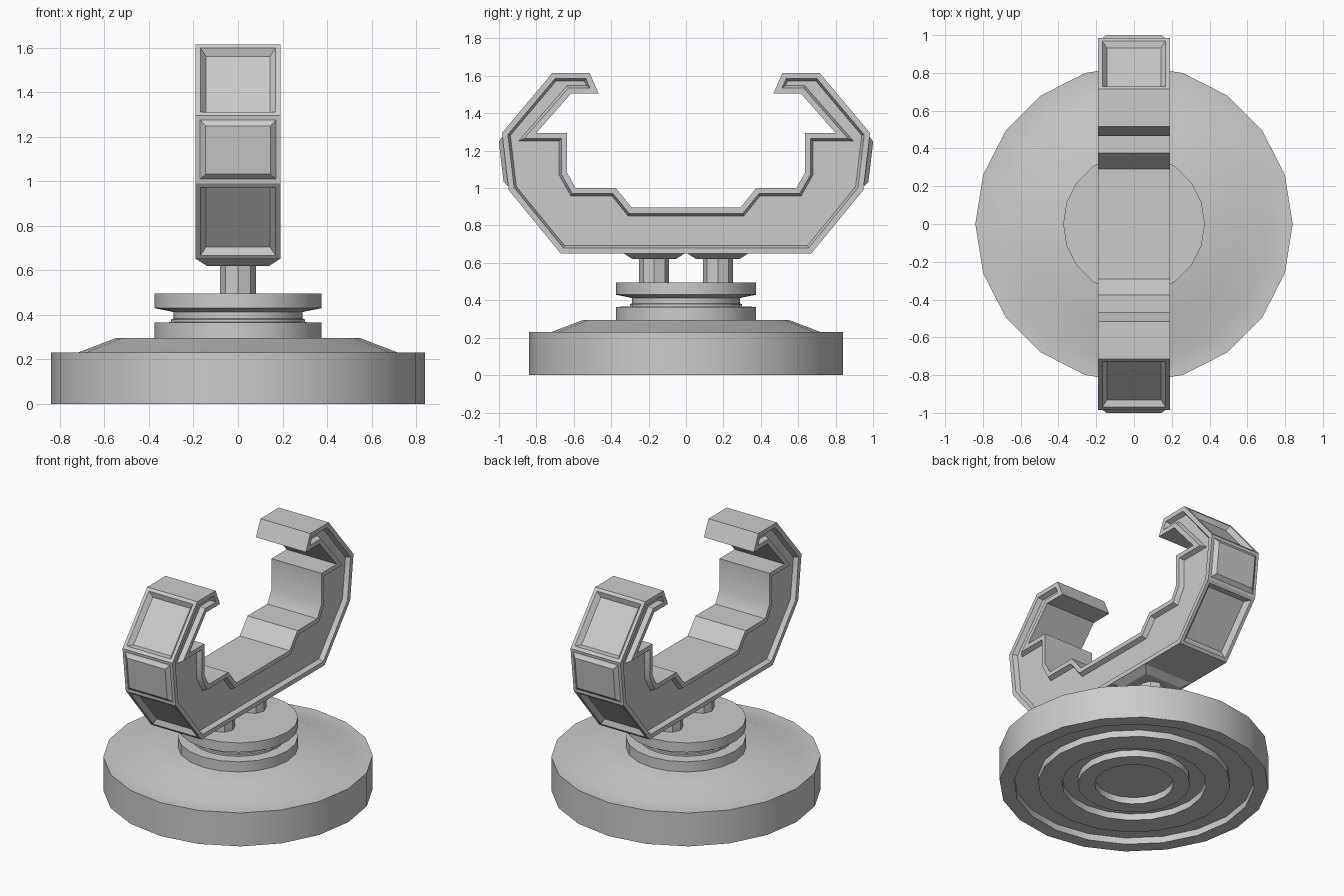
import bpy, bmesh
from math import cos, sin, tau

if "Cube" in bpy.data.objects:
    bpy.data.objects.remove(bpy.data.objects["Cube"])


def finish(name, bm):
    bmesh.ops.recalc_face_normals(bm, faces=bm.faces[:])
    mesh = bpy.data.meshes.new(name)
    bm.to_mesh(mesh)
    bm.free()
    obj = bpy.data.objects.new(name, mesh)
    bpy.context.collection.objects.link(obj)
    bpy.ops.object.select_all(action='DESELECT')
    obj.select_set(True)
    bpy.context.view_layer.objects.active = obj
    bpy.ops.object.shade_smooth_by_angle()
    return obj


def loft(name, rings):
    """Skin a stack of equal rings and cap both ends."""
    bm = bmesh.new()
    loops = [[bm.verts.new(p) for p in ring] for ring in rings]
    n = len(loops[0])
    for a, b in zip(loops, loops[1:]):
        for i in range(n):
            j = (i + 1) % n
            bm.faces.new((a[i], a[j], b[j], b[i]))
    bm.faces.new(loops[0][::-1])
    bm.faces.new(loops[-1])
    return finish(name, bm)


def lathe(name, profile, sides, cy=0):
    return loft(name, [[(r * cos(tau * i / sides), cy + r * sin(tau * i / sides), z)
                        for i in range(sides)] for r, z in profile])


def panel(bm, faces, margin, slope, depth):
    """Flat border, then a sloped step in (negative) or out (positive)."""
    for thick, d in ((margin, 0), (slope, depth)):
        for f in faces:
            bmesh.ops.inset_region(bm, faces=[f], thickness=thick, depth=d,
                                   use_even_offset=True, use_boundary=True)


# Round base with concentric grooves underneath
lathe("base", [(.245, .045), (.245, 0), (.35, 0), (.35, .045), (.45, .045),
               (.45, 0), (.60, 0), (.60, .045), (.75, .045), (.75, 0),
               (.84, 0), (.84, .23), (.72, .23), (.55, .295)], 20)

# Grooved swivel collar
lathe("collar", [(.375, .29), (.375, .365), (.30, .367), (.30, .38), (.29, .383),
                 (.29, .412), (.30, .415), (.375, .43), (.375, .495)], 20)

# Posts and tapered mounting pads
for side, s in (("front", -1), ("back", 1)):
    lathe(side + "_post", [(.08, .49), (.08, .63)], 8, .17 * s)
    loft(side + "_pad", [[(sx * hx, .17 * s + sy * hy, z)
                          for sx, sy in ((-1, -1), (1, -1), (1, 1), (-1, 1))]
                         for hx, hy, z in ((.14, .115, .62), (.19, .165, .652))])

# Cradle: mirrored side profile, extruded across x
half = [(.67, .65), (.948, .99), (.984, 1.295), (.715, 1.615), (.515, 1.615),
        (.467, 1.505), (.615, 1.505), (.80, 1.295), (.635, 1.295),
        (.635, 1.08), (.59, 1.0), (.375, 1.0), (.29, .895)]
outline = half + [(-y, z) for y, z in reversed(half)]
bm = bmesh.new()
left, right = ([bm.verts.new((x, y, z)) for y, z in outline] for x in (-.19, .19))
sides = [bm.faces.new(left[::-1]), bm.faces.new(right)]
n = len(outline)
strip = [bm.faces.new((left[i], left[(i + 1) % n], right[(i + 1) % n], right[i]))
         for i in range(n)]
bmesh.ops.recalc_face_normals(bm, faces=bm.faces[:])
# recessed cheeks, sunken outer panels, raised middle panels
panel(bm, sides, .03, .013, -.03)
panel(bm, [strip[i] for i in (0, 2, n - 4, n - 2)], .022, .025, -.03)
panel(bm, [strip[i] for i in (1, n - 3)], .02, .025, .022)
finish("cradle", bm)
